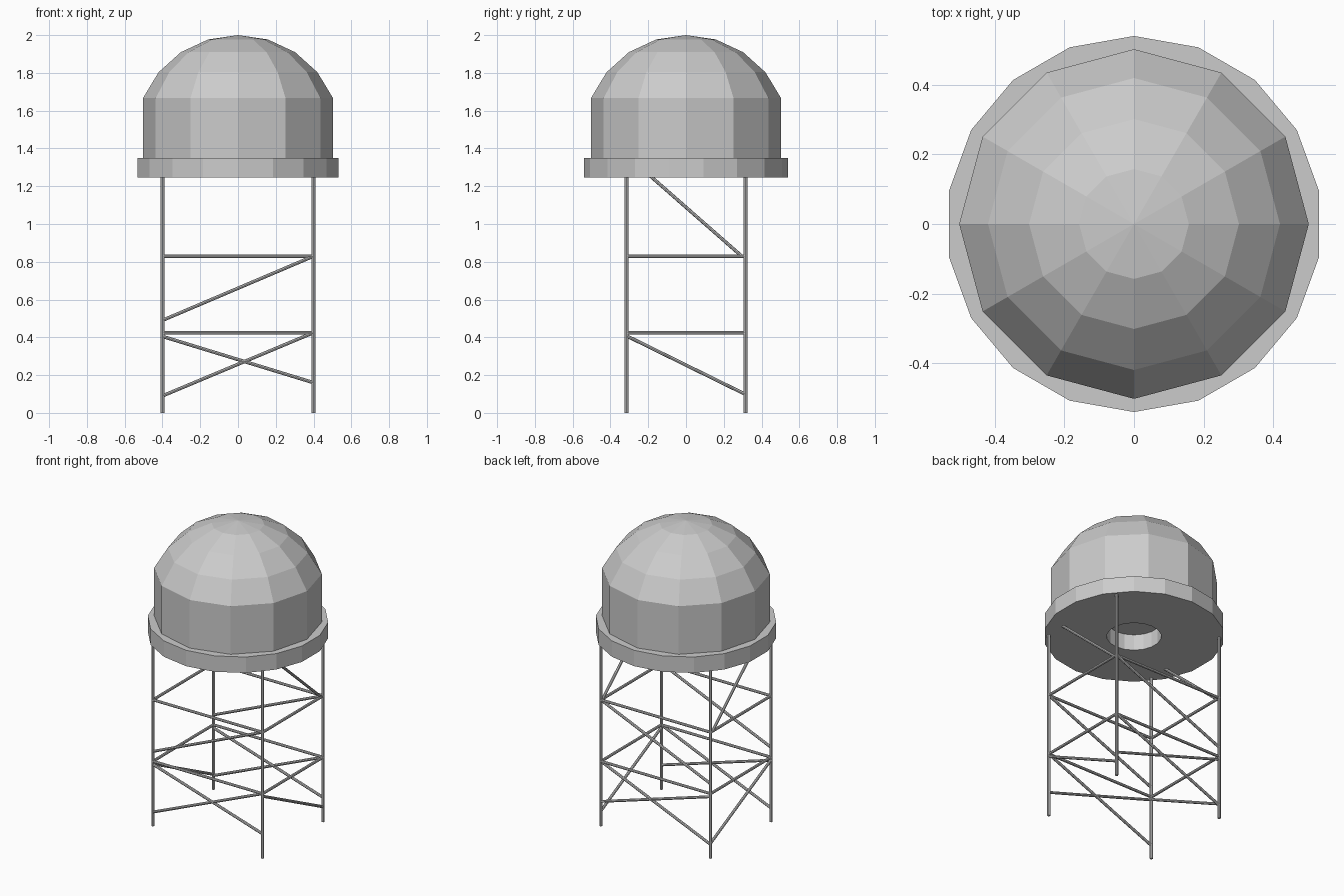
import bpy, bmesh, math
from mathutils import Vector

if "Cube" in bpy.data.objects:
    bpy.data.objects.remove(bpy.data.objects["Cube"])

LX, LY = 0.40, 0.315      # leg positions
DECK, RIM = 1.245, 1.35   # underside and top of the platform


def lathe(name, profile, sides, start, closed=False):
    """Revolve an (r, z) profile about z with flat faces."""
    bm = bmesh.new()
    rings = []
    for r, z in profile:
        if r == 0:
            rings.append([bm.verts.new((0, 0, z))] * sides)
        else:
            angles = [start + 2 * math.pi * i / sides for i in range(sides)]
            rings.append([bm.verts.new((r * math.cos(a), r * math.sin(a), z)) for a in angles])
    pairs = list(zip(rings, rings[1:]))
    if closed:
        pairs.append((rings[-1], rings[0]))
    for lo, hi in pairs:
        for i in range(sides):
            j = (i + 1) % sides
            bm.faces.new(dict.fromkeys((lo[i], lo[j], hi[j], hi[i])))
    bmesh.ops.recalc_face_normals(bm, faces=bm.faces)
    mesh = bpy.data.meshes.new(name)
    bm.to_mesh(mesh)
    bm.free()
    obj = bpy.data.objects.new(name, mesh)
    bpy.context.collection.objects.link(obj)
    return obj


def rod(name, a, b, radius):
    """Round bar between two points."""
    a, b = Vector(a), Vector(b)
    bpy.ops.mesh.primitive_cylinder_add(vertices=8, radius=radius, depth=(b - a).length,
                                        location=(a + b) / 2)
    obj = bpy.context.object
    obj.name = name
    obj.rotation_mode = 'QUATERNION'
    obj.rotation_quaternion = (b - a).to_track_quat('Z', 'Y')
    return obj


# Tank with faceted dome
lathe("tank", [(0, RIM), (0.503, RIM), (0.503, 1.667), (0.42, 1.804),
               (0.302, 1.91), (0.158, 1.977), (0, 2.0)], 12, 0)

# Platform ring with a hole in the middle
lathe("platform", [(0.163, DECK), (0.541, DECK), (0.541, RIM), (0.163, RIM)],
      18, math.pi / 2, closed=True)

# Legs
for sx in (-1, 1):
    for sy in (-1, 1):
        rod("leg", (sx * LX, sy * LY, 0), (sx * LX, sy * LY, DECK + 0.01), 0.010)

# Horizontal rails and diagonal braces on the front and back
for y in (-LY, LY):
    for z0, z1 in ((0.425, 0.425), (0.83, 0.83)):
        rod("long_rail", (-LX, y, z0), (LX, y, z1), 0.009)
    for z0, z1 in ((0.09, 0.425), (0.405, 0.16), (0.49, 0.83)):
        rod("long_brace", (-LX, y, z0), (LX, y, z1), 0.009)

# Rails and braces on the left and right sides
for x in (-LX, LX):
    for z in (0.425, 0.83):
        rod("side_rail", (x, -LY, z), (x, LY, z), 0.009)
    rod("side_brace_low", (x, -LY, 0.408), (x, LY, 0.098), 0.009)
    rod("side_brace_high", (x, 0.295, 0.83), (x, -0.19, 1.255), 0.009)
